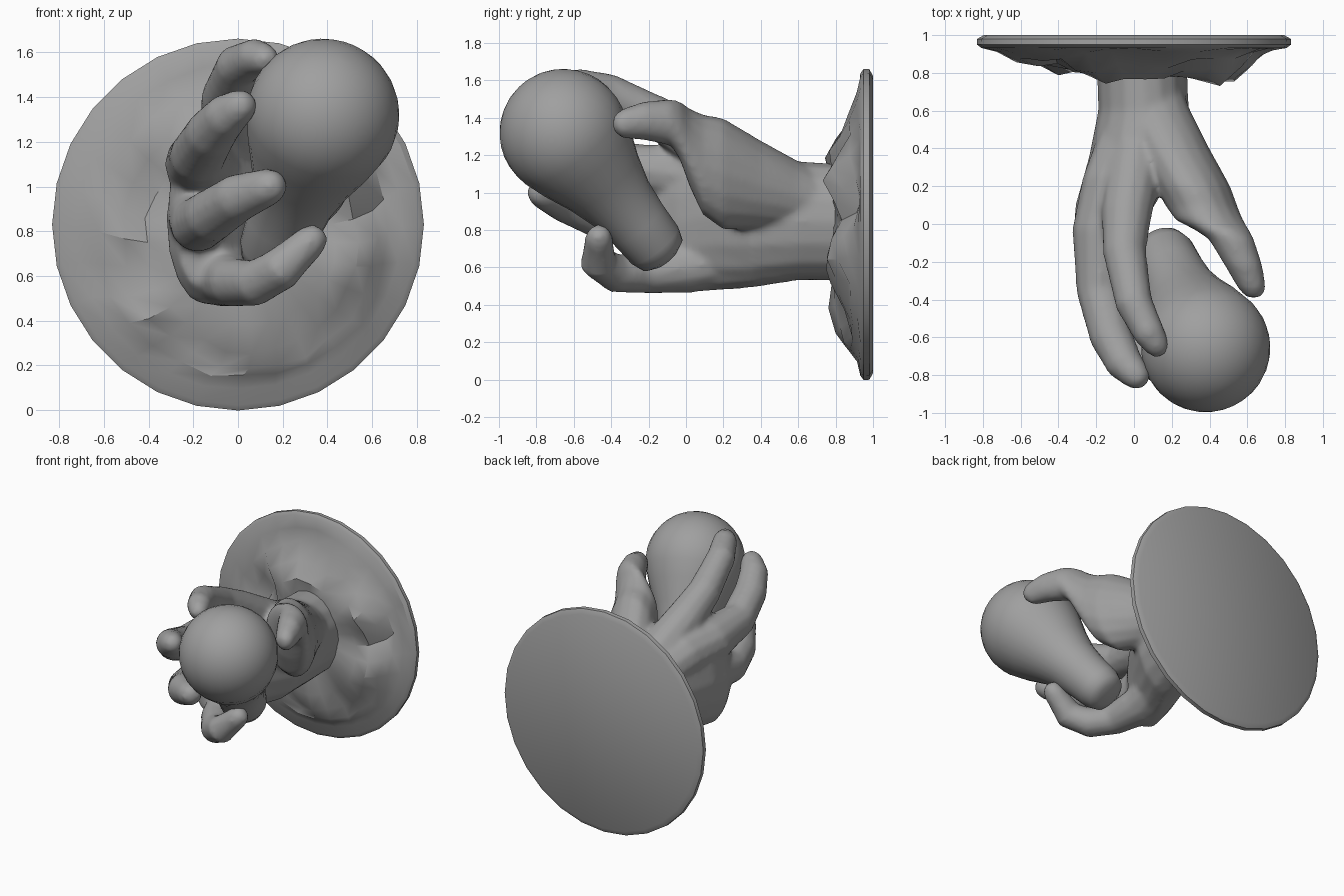
import bpy, bmesh, math
from mathutils import Vector, noise

if "Cube" in bpy.data.objects:
    bpy.data.objects.remove(bpy.data.objects["Cube"])

clay = bpy.data.materials.new("grey clay")
clay.use_nodes = True
GREY = (0.35, 0.35, 0.35, 1)
clay.diffuse_color = GREY
clay.node_tree.nodes["Principled BSDF"].inputs["Base Color"].default_value = GREY


def finish(bm, name, angle=40):
    bmesh.ops.recalc_face_normals(bm, faces=bm.faces)
    mesh = bpy.data.meshes.new(name)
    bm.to_mesh(mesh)
    bm.free()
    mesh.materials.append(clay)
    obj = bpy.data.objects.new(name, mesh)
    bpy.context.collection.objects.link(obj)
    bpy.ops.object.select_all(action='DESELECT')
    obj.select_set(True)
    bpy.context.view_layer.objects.active = obj
    bpy.ops.object.shade_smooth_by_angle(angle=math.radians(angle))
    return obj


def loft(bm, rings, sides):
    """Skin closed rings given as (centre, half-axis u, half-axis v)."""
    loops = []
    for c, u, v in rings:
        angles = [math.tau * i / sides for i in range(sides)]
        loops.append([bm.verts.new(c + u * math.cos(a) + v * math.sin(a)) for a in angles])
    skin(bm, loops)


def skin(bm, loops):
    sides = len(loops[0])
    for a, b in zip(loops, loops[1:]):
        for i in range(sides):
            j = (i + 1) % sides
            bm.faces.new((a[i], a[j], b[j], b[i]))
    bm.faces.new(loops[0])
    bm.faces.new(loops[-1])


def slab(bm, stations):
    """Body running along y: (y, x, z, half width, half height)."""
    loft(bm, [(Vector((x, y, z)), Vector((w, 0, 0)), Vector((0, 0, h)))
              for y, x, z, w, h in stations], 16)


def finger(bm, points):
    """Round tube through (x, y, z, radius) with a domed tip."""
    pts = [(Vector(p[:3]), p[3]) for p in points]
    tip, r = pts[-1]
    d = (tip - pts[-2][0]).normalized()
    pts += [(tip + d * r * 0.6, r * 0.75), (tip + d * r * 0.9, r * 0.35)]
    rings = []
    for i, (c, rad) in enumerate(pts):
        d = (pts[min(i + 1, len(pts) - 1)][0] - pts[max(i - 1, 0)][0]).normalized()
        u = d.cross(Vector((0, 0, 1))).normalized()
        rings.append((c, u * rad, d.cross(u) * rad))
    loft(bm, rings, 12)


# Hand: palm, thumb and four curled fingers fused into one skin
bm = bmesh.new()
slab(bm, [(0.9, .04, .84, .24, .31), (0.6, .05, .85, .24, .32),
          (0.35, .01, .86, .25, .37), (0.1, -.1, .87, .21, .4),
          (-.05, -.15, .84, .17, .37), (-.15, -.17, .84, .11, .29)])
slab(bm, [(0.8, .06, .93, .16, .14), (0.6, .1, .98, .2, .19), (0.4, .2, 1.04, .2, .24),
          (0.2, .31, 1.1, .2, .3), (.09, .36, 1.15, .19, .27), (.02, .4, 1.24, .18, .21),
          (-.03, .465, 1.33, .145, .16), (-.08, .515, 1.375, .12, .125),
          (-.22, .58, 1.385, .1, .105), (-.34, .625, 1.37, .075, .08),
          (-.39, .635, 1.37, .04, .04)])
FINGERS = {
    "index": [(.04, .55, 1.0, .12), (0, .3, 1.12, .15), (-.04, .05, 1.28, .135),
              (-.05, -.15, 1.4, .115), (0, -.42, 1.54, .1),
              (.08, -.58, 1.58, .085), (.12, -.64, 1.57, .07)],
    "middle": [(-.04, .45, .98, .15), (-.11, .2, 1.07, .17), (-.17, -.05, 1.1, .16),
               (-.18, -.36, 1.14, .125), (-.12, -.6, 1.24, .115),
               (-.05, -.74, 1.32, .1), (.01, -.8, 1.36, .08)],
    "ring": [(-.1, .2, .88, .15), (-.18, -.05, .87, .145), (-.18, -.27, .83, .125),
             (-.12, -.46, .87, .12), (0, -.65, .95, .11), (.14, -.77, 1.0, .085)],
    "little": [(-.06, .2, .64, .14), (-.07, 0, .6, .14), (-.02, -.23, .57, .11),
               (.08, -.38, .57, .105), (.19, -.47, .63, .1), (.33, -.465, .76, .075)],
}
for points in FINGERS.values():
    finger(bm, points)
hand = finish(bm, "hand")
fuse = hand.modifiers.new("fuse", 'REMESH')
fuse.mode = 'VOXEL'
fuse.voxel_size = 0.018
fuse.use_smooth_shade = True
soften = hand.modifiers.new("soften", 'SMOOTH')
soften.factor = 0.5
soften.iterations = 8

# Bulb: profile turned round a slanted axis from the globe to the neck
bm = bmesh.new()
globe = Vector((.38, -.655, 1.32))
axis = Vector((-.23, .52, -.64)).normalized()
u = axis.orthogonal().normalized()
v = axis.cross(u)
R = 0.342
profile = [(-R * math.cos(a), R * math.sin(a))
           for a in (math.radians(4 + 10 * i) for i in range(11))]
profile += [(.2, .295), (.35, .235), (.5, .19), (.65, .17), (.8, .16),
            (.87, .135), (.9, .08)]
loft(bm, [(globe + axis * t, u * r, v * r) for t, r in profile], 28)
finish(bm, "bulb", 50)

# Wall disc: flat back, bevelled rim, rocky mound that sags to one side of the wrist
bm = bmesh.new()
SIDES = 28
centre = Vector((0, 0, 0.83))
sag = Vector((.06, 0, -.08))
section = [(.795, 1.0, 0, 0), (.83, .98, 0, 0), (.832, .95, 0, 0), (.808, .932, 0, 0),
           (.73, .922, .02, .1), (.65, .89, .08, .4), (.57, .84, .13, .8),
           (.48, .805, .13, 1), (.37, .79, .08, 1), (.2, .79, 0, .5)]
loops = []
for r, y, rough, shift in section:
    loop = []
    for i in range(SIDES):
        a = math.tau * i / SIDES
        p = Vector((r * math.cos(a), y, r * math.sin(a)))
        n = noise.noise(p * 3.5)
        s = 1 + rough * 0.6 * noise.noise(p * 5 + Vector((7, 3, 1)))
        p = Vector((p.x * s, min(y + rough * n * 1.2, .93) if rough else y, p.z * s))
        loop.append(bm.verts.new(p + centre + sag * shift))
    loops.append(loop)
skin(bm, loops)
finish(bm, "wall_disc", 33)
